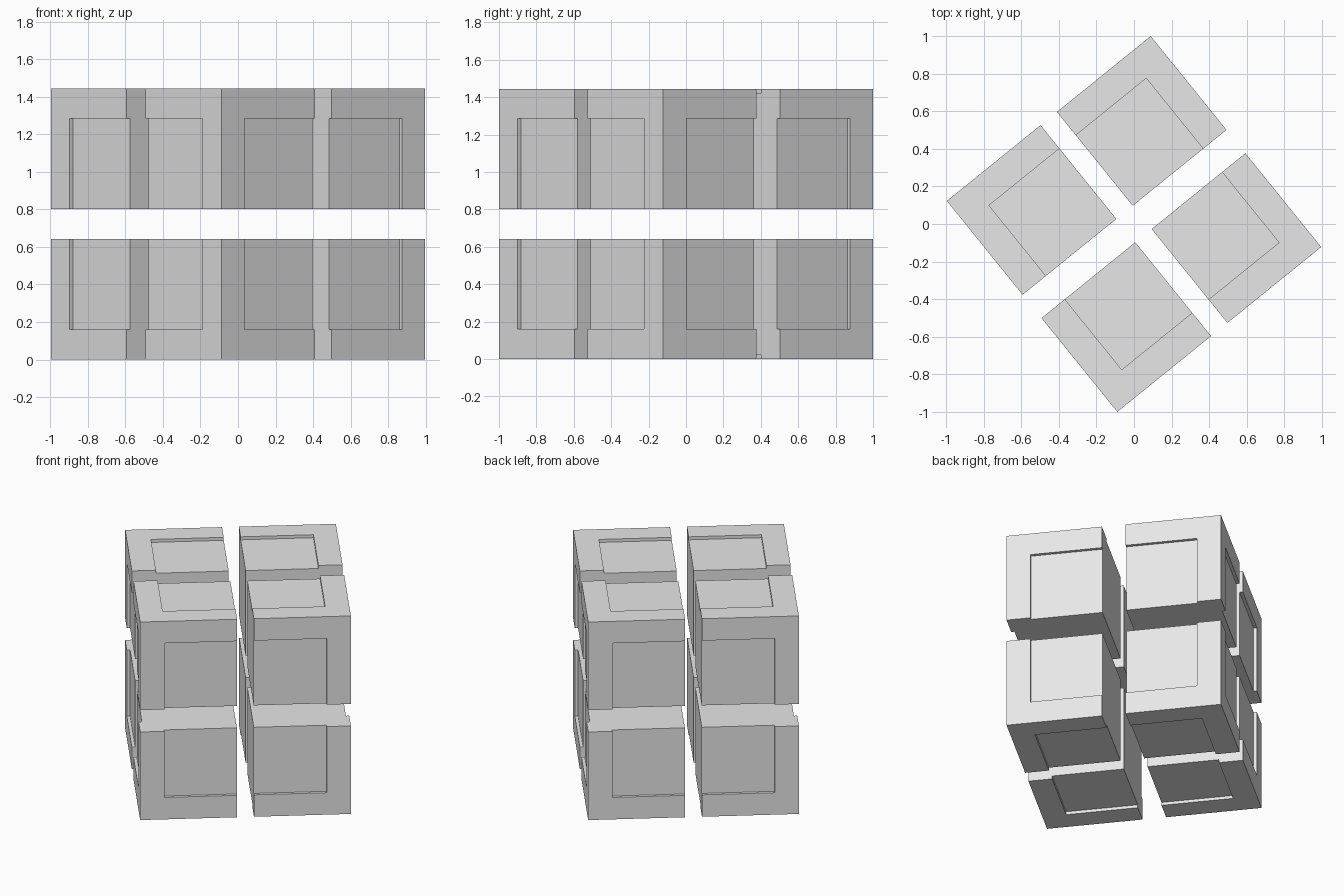
import bpy, bmesh, math
from mathutils import Matrix, Vector

if "Cube" in bpy.data.objects:
    bpy.data.objects.remove(bpy.data.objects["Cube"])

SIZE = 0.6425                  # edge of one block
MARGIN = 0.16                  # rim left around the recess
DEPTH = 0.022                  # recess depth
GAP = Vector((0.112, 0.16, 0.16))
TURN = math.radians(38.95)

grey = bpy.data.materials.new("plain grey")
grey.diffuse_color = (0.8, 0.8, 0.8, 1)
grey.use_nodes = True
grey.node_tree.nodes["Principled BSDF"].inputs["Base Color"].default_value = grey.diffuse_color


def add_box(bm, lo, hi):
    lo, hi = Vector(lo), Vector(hi)
    mat = Matrix.Translation((lo + hi) / 2) @ Matrix.Diagonal((*(hi - lo), 1))
    bmesh.ops.create_cube(bm, size=1, matrix=mat)


def make_object(name, bm):
    mesh = bpy.data.meshes.new(name)
    bm.to_mesh(mesh)
    bm.free()
    obj = bpy.data.objects.new(name, mesh)
    bpy.context.collection.objects.link(obj)
    return obj


# Plain block, with its inner corner at the origin
bm = bmesh.new()
add_box(bm, (0, 0, 0), (SIZE,) * 3)
plain = make_object("plain_block", bm)
plain.data.materials.append(grey)

# One shallow recess on each outward face, open towards the inner edges
bm = bmesh.new()
for axis in range(3):
    lo, hi = [-0.1] * 3, [SIZE - MARGIN] * 3
    lo[axis], hi[axis] = SIZE - DEPTH, SIZE + 0.1
    add_box(bm, lo, hi)
cutter = make_object("recess_cutter", bm)
cutter.hide_render = True

mod = plain.modifiers.new("recesses", 'BOOLEAN')
mod.operation = 'DIFFERENCE'
mod.solver = 'EXACT'
mod.object = cutter
bpy.context.view_layer.update()
deps = bpy.context.evaluated_depsgraph_get()
carved = bpy.data.meshes.new_from_object(plain.evaluated_get(deps))
for helper in (plain, cutter):
    bpy.data.objects.remove(helper, do_unlink=True)

# Eight mirrored blocks around the centre, all turned together
place = Matrix.Translation((0, 0, SIZE + GAP.z / 2)) @ Matrix.Rotation(TURN, 4, 'Z')
for sx, side in ((-1, "left"), (1, "right")):
    for sy, face in ((-1, "front"), (1, "back")):
        for sz, level in ((-1, "lower"), (1, "upper")):
            bm = bmesh.new()
            bm.from_mesh(carved)
            mirror = Matrix.Diagonal((sx, sy, sz, 1)) @ Matrix.Translation(GAP / 2)
            bmesh.ops.transform(bm, matrix=place @ mirror, verts=bm.verts)
            if sx * sy * sz < 0:
                bmesh.ops.reverse_faces(bm, faces=bm.faces)
            for f in bm.faces:
                f.material_index = 0
            block = make_object(f"{level}_{face}_{side}_block", bm)
            block.data.materials.clear()
            block.data.materials.append(grey)
